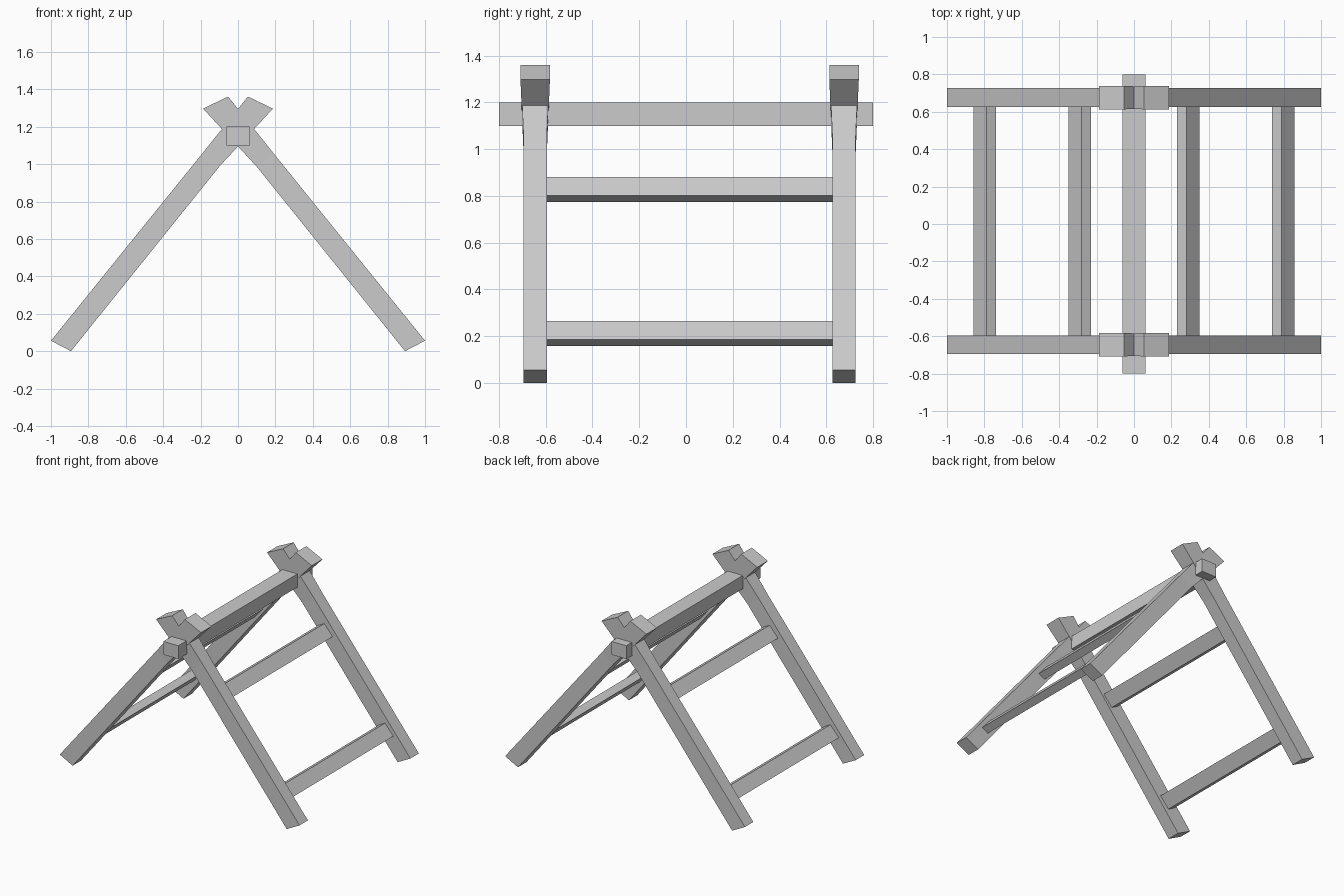
import bpy, bmesh

if "Cube" in bpy.data.objects:
    bpy.data.objects.remove(bpy.data.objects["Cube"])


def loft(name, rings, mirror=True):
    """Skin a list of four-cornered rings into a closed solid."""
    bm = bmesh.new()
    loops = [[bm.verts.new(p) for p in ring] for ring in rings]
    for a, b in zip(loops, loops[1:]):
        for i in range(4):
            j = (i + 1) % 4
            bm.faces.new((a[i], a[j], b[j], b[i]))
    bm.faces.new(loops[0])
    bm.faces.new(loops[-1])
    bmesh.ops.recalc_face_normals(bm, faces=bm.faces)
    me = bpy.data.meshes.new(name)
    bm.to_mesh(me)
    bm.free()
    ob = bpy.data.objects.new(name, me)
    bpy.context.collection.objects.link(ob)
    if mirror:
        mod = ob.modifiers.new("mirror", 'MIRROR')
        mod.use_axis[0] = True
    return ob


def extrude_y(name, profile, y0, y1, mirror=True):
    return loft(name, [[(x, y, z) for x, z in profile] for y in (y0, y1)], mirror)


# Crossed legs: upper edge point, lower edge point, half thickness; flared at the top
leg_sections = [
    ((-1.0, 0.056), (-0.893, 0.0), 0.05),
    ((-0.19, 1.058), (-0.099, 0.988), 0.05),
    ((0.053, 1.361), (0.187, 1.297), 0.063),
]
for name, yc in (("front_legs", -0.645), ("back_legs", 0.676)):
    loft(name, [[(u[0], yc - h, u[1]), (u[0], yc + h, u[1]),
                 (l[0], yc + h, l[1]), (l[0], yc - h, l[1])]
                for u, l, h in leg_sections])

# Ridge beam through the crossings
extrude_y("ridge_beam", [(-0.0625, 1.1), (0.0625, 1.1), (0.0625, 1.2), (-0.0625, 1.2)],
          -0.8, 0.8, mirror=False)

# Tilted rungs joining the front and back legs on each side
for name, x, z in (("lower_rungs", 0.858, 0.186), ("upper_rungs", 0.351, 0.801)):
    extrude_y(name, [(x, z), (x - 0.07, z + 0.08),
                     (x - 0.121, z + 0.053), (x - 0.051, z - 0.027)],
              -0.62, 0.65)
